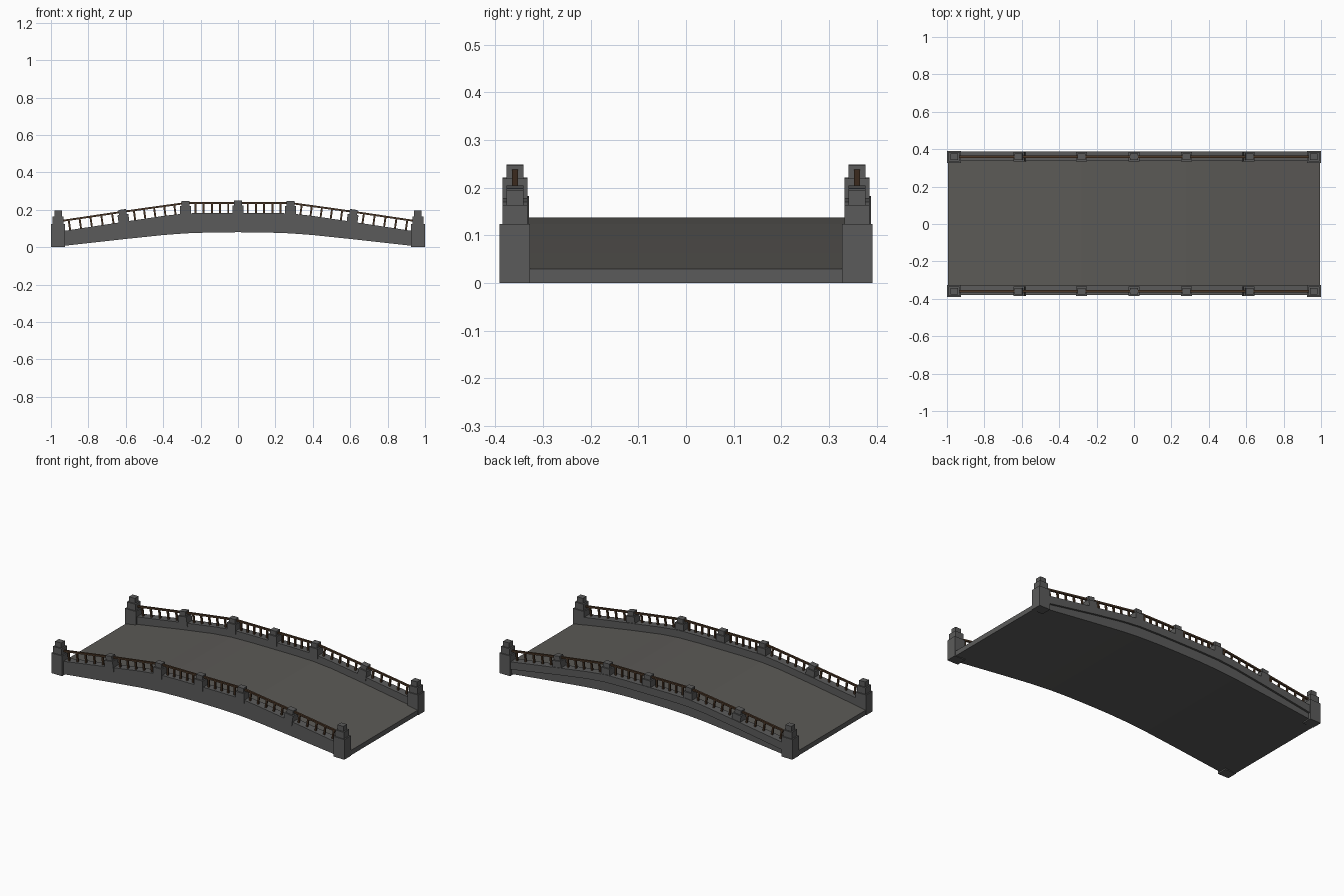
import bpy, bmesh, math
from mathutils import Matrix, Vector

if "Cube" in bpy.data.objects:
    bpy.data.objects.remove(bpy.data.objects["Cube"])


def material(name, rgb):
    m = bpy.data.materials.new(name)
    m.diffuse_color = (*rgb, 1)
    m.use_nodes = True
    m.node_tree.nodes["Principled BSDF"].inputs["Base Color"].default_value = m.diffuse_color
    return m


STONE = material("grey stone", (0.105, 0.105, 0.104))
PAVING = material("warm grey paving", (0.105, 0.101, 0.093))
WOOD = material("dark brown wood", (0.07, 0.038, 0.02))


def finish(bm, name, mats):
    bmesh.ops.recalc_face_normals(bm, faces=bm.faces)
    me = bpy.data.meshes.new(name)
    bm.to_mesh(me)
    bm.free()
    for m in mats:
        me.materials.append(m)
    ob = bpy.data.objects.new(name, me)
    bpy.context.collection.objects.link(ob)
    return ob


def mirrored(half):
    """Half profile from the centre outwards -> full list, left to right."""
    return [(-x, z) for x, z in reversed(half) if x > 0] + half


def at(half, x):
    """Height of a half profile at x."""
    x = abs(x)
    for (x0, z0), (x1, z1) in zip(half, half[1:]):
        if x <= x1:
            return z0 + (z1 - z0) * (x - x0) / (x1 - x0)
    return half[-1][1]


def arch_slab(bm, top, bottom, y0, y1):
    """Side profile between two curves, extruded across y."""
    rows = [[bm.verts.new(p) for p in ((x, y0, zb), (x, y1, zb), (x, y1, zt), (x, y0, zt))]
            for (x, zt), (_, zb) in zip(mirrored(top), mirrored(bottom))]
    for a, b in zip(rows, rows[1:]):
        for i in range(4):
            j = (i + 1) % 4
            bm.faces.new((a[i], a[j], b[j], b[i]))
    bm.faces.new(rows[0])
    bm.faces.new(rows[-1])


def box(bm, centre, size, tilt=0.0, pivot=None):
    """Box turned about y around the pivot."""
    p = Vector(pivot if pivot else centre)
    mat = (Matrix.Translation(p) @ Matrix.Rotation(tilt, 4, 'Y')
           @ Matrix.Translation(Vector(centre) - p) @ Matrix.Diagonal((*size, 1)))
    bmesh.ops.create_cube(bm, size=1, matrix=mat)


DECK_TOP = [(0, .138), (.14, .138), (.28, .135), (.40, .124), (.61, .093), (.80, .062), (.995, .03)]
DECK_LOW = [(0, .08), (.14, .079), (.28, .074), (.40, .065), (.61, .043), (.80, .022), (.995, 0)]
WALL_TOP = [(0, .183), (.14, .183), (.28, .181), (.40, .167), (.61, .136), (.80, .107), (.95, .084)]
WALL_LOW = [(x, at(DECK_TOP, x) - .001) for x, _ in WALL_TOP]
RAIL = [(0, .236), (.28, .236), (.61, .190), (.95, .138)]

# Arched deck with paved top
bm = bmesh.new()
arch_slab(bm, DECK_TOP, DECK_LOW, -.378, .376)
deck = finish(bm, "arched_deck", [STONE, PAVING])
for f in deck.data.polygons:
    f.material_index = 1 if f.normal.z > .5 else 0

POSTS = [-.96, -.61, -.28, 0, .28, .61, .96]
for side, yc, w0, w1 in (("front", -.359, -.380, -.329), ("back", .359, .337, .388)):
    # Low parapet wall following the arch
    bm = bmesh.new()
    arch_slab(bm, WALL_TOP, WALL_LOW, w0, w1)
    finish(bm, side + "_parapet", [STONE])

    # Stepped end posts
    bm = bmesh.new()
    for x in (-.962, .962):
        for w, d, z0, z1 in ((.074, .064, 0, .124), (.058, .052, .124, .164), (.040, .036, .164, .195)):
            box(bm, (x, yc, (z0 + z1) / 2), (w, d, z1 - z0))
    finish(bm, side + "_end_posts", [STONE])

    # Capped posts along the parapet, outer ones tilted with the slope
    bm = bmesh.new()
    for x in POSTS[1:-1]:
        z = at(WALL_TOP, x)
        tilt = math.copysign(.14, x) if abs(x) > .5 else 0
        box(bm, (x, yc, z + .008), (.058, .052, .062), tilt, (x, yc, z))
        box(bm, (x, yc, z + .052), (.042, .036, .028), tilt, (x, yc, z))
    finish(bm, side + "_middle_posts", [STONE])

    # Handrail pieces and balusters
    rail, bars = bmesh.new(), bmesh.new()
    for xa, xb in zip(POSTS, POSTS[1:]):
        za, zb = at(RAIL, xa), at(RAIL, xb)
        slope = math.atan2(za - zb, xb - xa)
        xm, zm = (xa + xb) / 2, (za + zb) / 2
        box(rail, (xm, yc, zm), (math.hypot(xb - xa, zb - za), .012, .010), slope)
        inner = (xa + .03, xb - .03)
        for i in range(5):
            x = inner[0] + (inner[1] - inner[0]) * (i + .5) / 5
            z0, z1 = at(WALL_TOP, x) - .004, at(RAIL, x)
            box(bars, (x, yc, (z0 + z1) / 2), (.010, .010, z1 - z0), slope)
    finish(rail, side + "_handrail", [WOOD])
    finish(bars, side + "_balusters", [WOOD])
